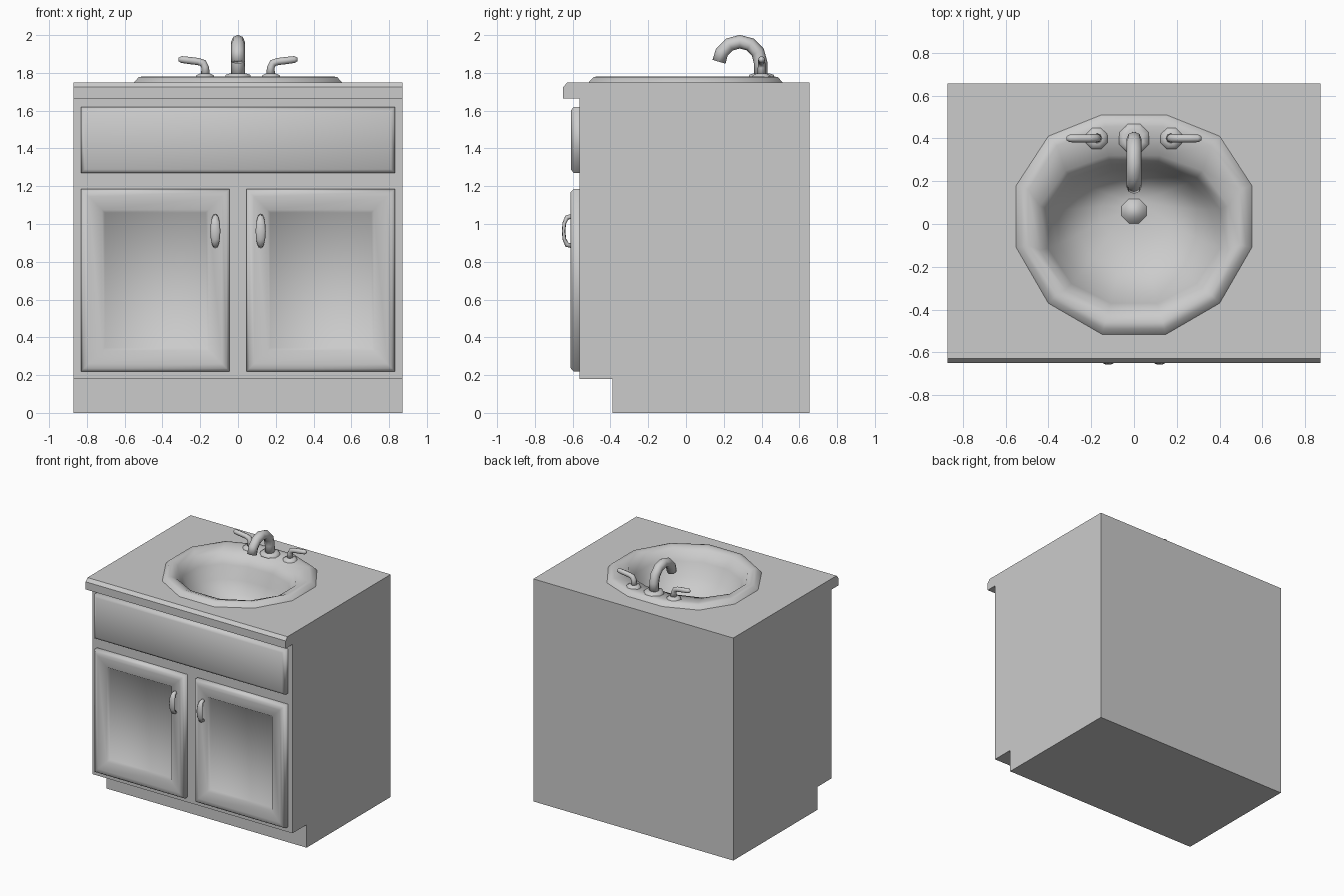
import bpy, bmesh, math
from mathutils import Vector

if "Cube" in bpy.data.objects:
    bpy.data.objects.remove(bpy.data.objects["Cube"])

grey = bpy.data.materials.new("light grey")
grey.diffuse_color = (0.6, 0.6, 0.6, 1)
grey.use_nodes = True
grey.node_tree.nodes["Principled BSDF"].inputs["Base Color"].default_value = grey.diffuse_color


def finish(name, bm, smooth):
    mesh = bpy.data.meshes.new(name)
    bm.to_mesh(mesh)
    bm.free()
    mesh.materials.append(grey)
    for p in mesh.polygons:
        p.use_smooth = smooth
    obj = bpy.data.objects.new(name, mesh)
    bpy.context.collection.objects.link(obj)
    return obj


def loft(name, rings, start=False, end=True, smooth=True):
    """Skin a row of equal-sized loops, with optional end caps."""
    bm = bmesh.new()
    loops = [[bm.verts.new(p) for p in ring] for ring in rings]
    n = len(loops[0])
    for a, b in zip(loops, loops[1:]):
        for i in range(n):
            j = (i + 1) % n
            bm.faces.new((a[i], a[j], b[j], b[i]))
    if start:
        bm.faces.new(loops[0][::-1])
    if end:
        bm.faces.new(loops[-1])
    return finish(name, bm, smooth)


def tube(name, path, radii, normal, widths=None, sides=8):
    """Round bar along a flat path; widths are measured along the path normal."""
    pts, nrm = [Vector(p) for p in path], Vector(normal)
    widths = widths or radii
    rings = []
    for i, p in enumerate(pts):
        t = (pts[min(i + 1, len(pts) - 1)] - pts[max(i - 1, 0)]).normalized()
        side = nrm.cross(t)
        angles = [2 * math.pi * k / sides for k in range(sides)]
        rings.append([p + side * radii[i] * math.cos(a) + nrm * widths[i] * math.sin(a)
                      for a in angles])
    return loft(name, rings, start=True)


def disc(name, x, y, steps, sides=8):
    """Turned flange from (radius, z) steps."""
    return loft(name, [[(x + r * math.cos(2 * math.pi * (k + .5) / sides),
                         y + r * math.sin(2 * math.pi * (k + .5) / sides), z)
                        for k in range(sides)] for r, z in steps])


def panel(name, x0, x1, z0, z1, steps):
    """Front panel from (inset, y) steps."""
    return loft(name, [[(x0 + d, y, z0 + d), (x1 - d, y, z0 + d),
                        (x1 - d, y, z1 - d), (x0 + d, y, z1 - d)] for d, y in steps])


# Twelve-sided outline of the sink rim, counter-clockwise from above
right = [(.15, -.515), (.40, -.37), (.55, -.11), (.55, .18), (.40, .41), (.15, .51)]
outline = right + [(-x, y) for x, y in reversed(right)]

# Cabinet: side profile with countertop lip and toe kick, sink hole in the top
W = 0.87
profile = [(.655, 1.75), (.655, 0), (-.39, 0), (-.39, .18), (-.565, .18), (-.565, 1.665),
           (-.65, 1.665), (-.65, 1.725), (-.628, 1.75)]
bm = bmesh.new()
L = [bm.verts.new((-W, y, z)) for y, z in profile]
R = [bm.verts.new((W, y, z)) for y, z in profile]
for i in range(len(profile) - 1):
    bm.faces.new((L[i], L[i + 1], R[i + 1], R[i]))
bm.faces.new(L)
bm.faces.new(R)
hole = [bm.verts.new((x, y, 1.75)) for x, y in outline]
edges = [bm.edges.new((hole[i], hole[(i + 1) % 12])) for i in range(12)]
edges += [bm.edges.get((L[0], R[0])), bm.edges.get((L[-1], R[-1])),
          bm.edges.get((L[0], L[-1])), bm.edges.get((R[0], R[-1]))]
bmesh.ops.triangle_fill(bm, edges=edges, use_beauty=True, normal=(0, 0, 1))
bmesh.ops.recalc_face_normals(bm, faces=bm.faces)
for f in bm.faces:          # the top must face upward, and the rest with it
    if abs(f.normal.z) > .99 and f.calc_center_median().z > 1.74:
        if f.normal.z < 0:
            bmesh.ops.reverse_faces(bm, faces=bm.faces[:])
        break
finish("cabinet", bm, False)

# Sink: rim and bowl rings as (x scale, front y, back y, z)
bowl = [(1, -.515, .51, 1.75), (.955, -.49, .487, 1.778), (.90, -.46, .455, 1.782),
        (.80, -.41, .32, 1.765), (.73, -.37, .28, 1.69), (.64, -.32, .25, 1.59),
        (.48, -.22, .21, 1.50), (.28, -.08, .16, 1.455), (.10, .005, .115, 1.445)]
loft("sink", [[(x * s, lo + (y + .515) / 1.025 * (hi - lo), z) for x, y in outline]
              for s, lo, hi, z in bowl])
disc("drain", 0, .06, [(.062, 1.44), (.062, 1.452)])

# Drawer front and doors
panel("drawer_front", -.83, .83, 1.27, 1.62,
      [(0, -.565), (0, -.595), (.02, -.61)])
door = [(0, -.565), (0, -.595), (.015, -.61), (.04, -.612), (.11, -.604), (.125, -.582)]
for side, x0, x1 in (("left", -.83, -.045), ("right", .045, .83)):
    panel(side + "_door", x0, x1, .22, 1.185, door)

# Spout and its flange
disc("spout_flange", 0, .40, [(.075, 1.775), (.07, 1.79), (.045, 1.797)])
arc = [(0, .285 + .11 * math.cos(math.radians(a)), 1.855 + .11 * math.sin(math.radians(a)))
       for a in (0, 30, 60, 90, 120, 150, 178)]
tube("spout", [(0, .395, 1.78)] + arc, [.036] * 8, (1, 0, 0))

# Tap levers and door pulls, mirrored left and right
for s, side in ((-1, "left"), (1, "right")):
    disc(side + "_tap_flange", s * .175, .40, [(.055, 1.775), (.05, 1.787), (.028, 1.797)])
    lever = [(.172, 1.785), (.174, 1.83), (.185, 1.852), (.21, 1.86), (.26, 1.866),
             (.30, 1.871), (.315, 1.871)]
    tube(side + "_tap_lever", [(s * x, .40, z) for x, z in lever],
         [.024, .02, .02, .019, .019, .018, .009], (0, 1, 0))
    pull = [(-.60, .885), (-.63, .89), (-.644, .92), (-.648, .9625),
            (-.644, 1.005), (-.63, 1.035), (-.60, 1.04)]
    tube(side + "_door_pull", [(s * .12, y, z) for y, z in pull],
         [.014, .013, .01, .009, .01, .013, .014], (1, 0, 0),
         [.014, .017, .024, .027, .024, .017, .014])
